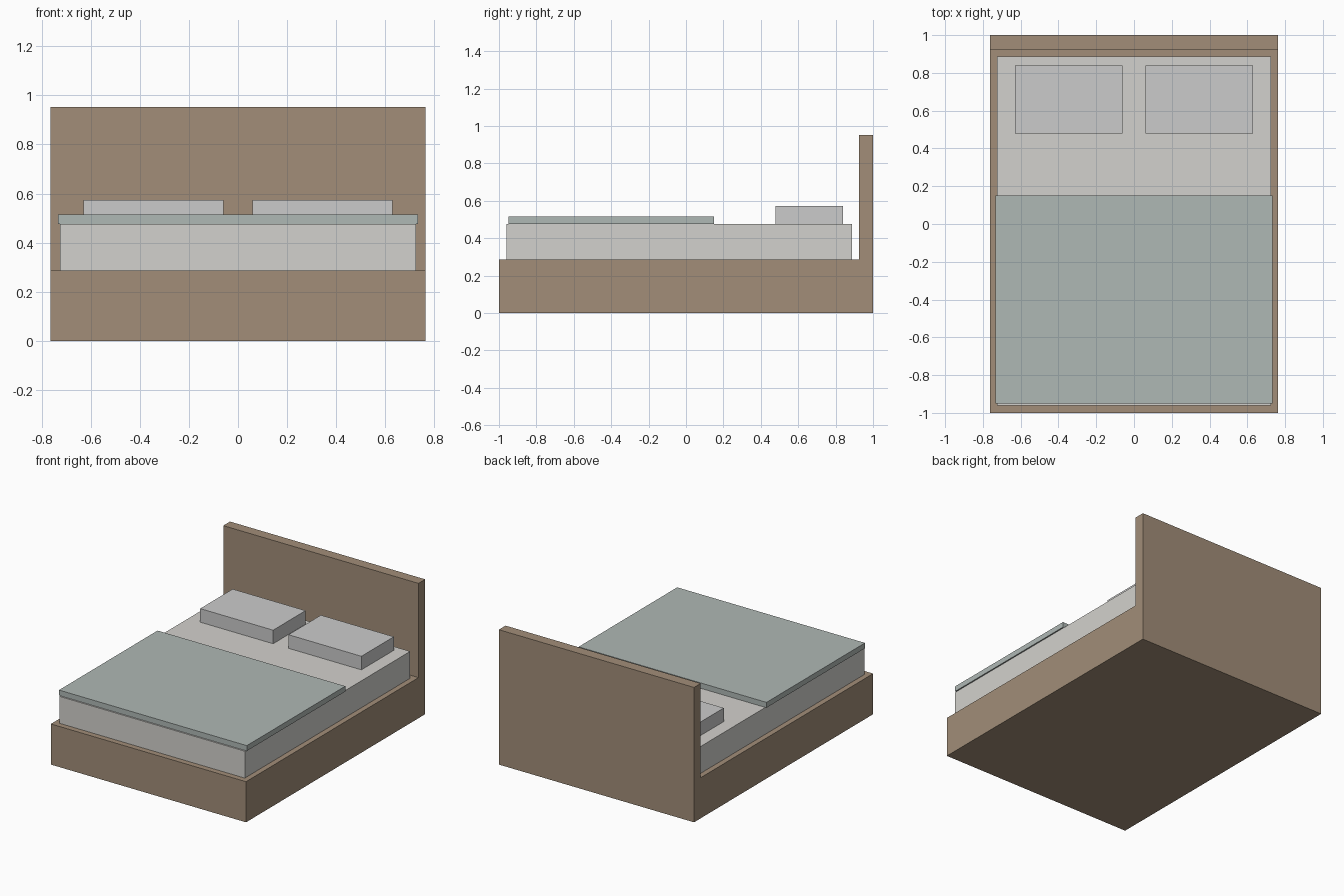
import bpy
import bmesh

if "Cube" in bpy.data.objects:
    bpy.data.objects.remove(bpy.data.objects["Cube"])


def material(name, color):
    m = bpy.data.materials.new(name)
    m.diffuse_color = (*color, 1.0)
    m.use_nodes = True
    m.node_tree.nodes["Principled BSDF"].inputs["Base Color"].default_value = m.diffuse_color
    return m


def finish(name, bm, mat=None):
    bmesh.ops.recalc_face_normals(bm, faces=bm.faces)
    mesh = bpy.data.meshes.new(name)
    bm.to_mesh(mesh)
    bm.free()
    if mat:
        mesh.materials.append(mat)
    obj = bpy.data.objects.new(name, mesh)
    bpy.context.collection.objects.link(obj)
    return obj


def box(name, x, y, z, mat=None):
    """Box spanning the (min, max) ranges x, y and z."""
    bm = bmesh.new()
    bmesh.ops.create_cube(bm, size=1.0)
    for v in bm.verts:
        for i, (lo, hi) in enumerate((x, y, z)):
            v.co[i] = hi if v.co[i] > 0 else lo
    return finish(name, bm, mat)


def extrude_profile(name, profile, half_width, mat=None):
    """Side profile (y, z) extruded across x."""
    bm = bmesh.new()
    face = bm.faces.new([bm.verts.new((-half_width, y, z)) for y, z in profile])
    new = bmesh.ops.extrude_face_region(bm, geom=[face])["geom"]
    bmesh.ops.translate(bm, vec=(2 * half_width, 0, 0),
                        verts=[g for g in new if isinstance(g, bmesh.types.BMVert)])
    return finish(name, bm, mat)


wood = material("wood", (0.36, 0.27, 0.19))
sheet = material("sheet", (0.65, 0.64, 0.61))
cloth = material("blanket_cloth", (0.43, 0.48, 0.46))

BASE_TOP, BED_TOP = 0.287, 0.477

# Base and headboard share one L-shaped side profile
extrude_profile("bed_frame",
                [(-1, 0), (1, 0), (1, 0.953), (0.925, 0.953),
                 (0.925, BASE_TOP), (-1, BASE_TOP)], 0.763, wood)

# Mattress and the blanket that slightly overhangs its sides
box("mattress", (-0.725, 0.725), (-0.96, 0.887), (BASE_TOP, BED_TOP), sheet)
box("blanket", (-0.734, 0.734), (-0.95, 0.15), (BED_TOP, 0.515), cloth)

# Two pillows
for side, cx in (("left", -0.345), ("right", 0.345)):
    box(side + "_pillow", (cx - 0.285, cx + 0.285), (0.478, 0.84), (BED_TOP, 0.573))
